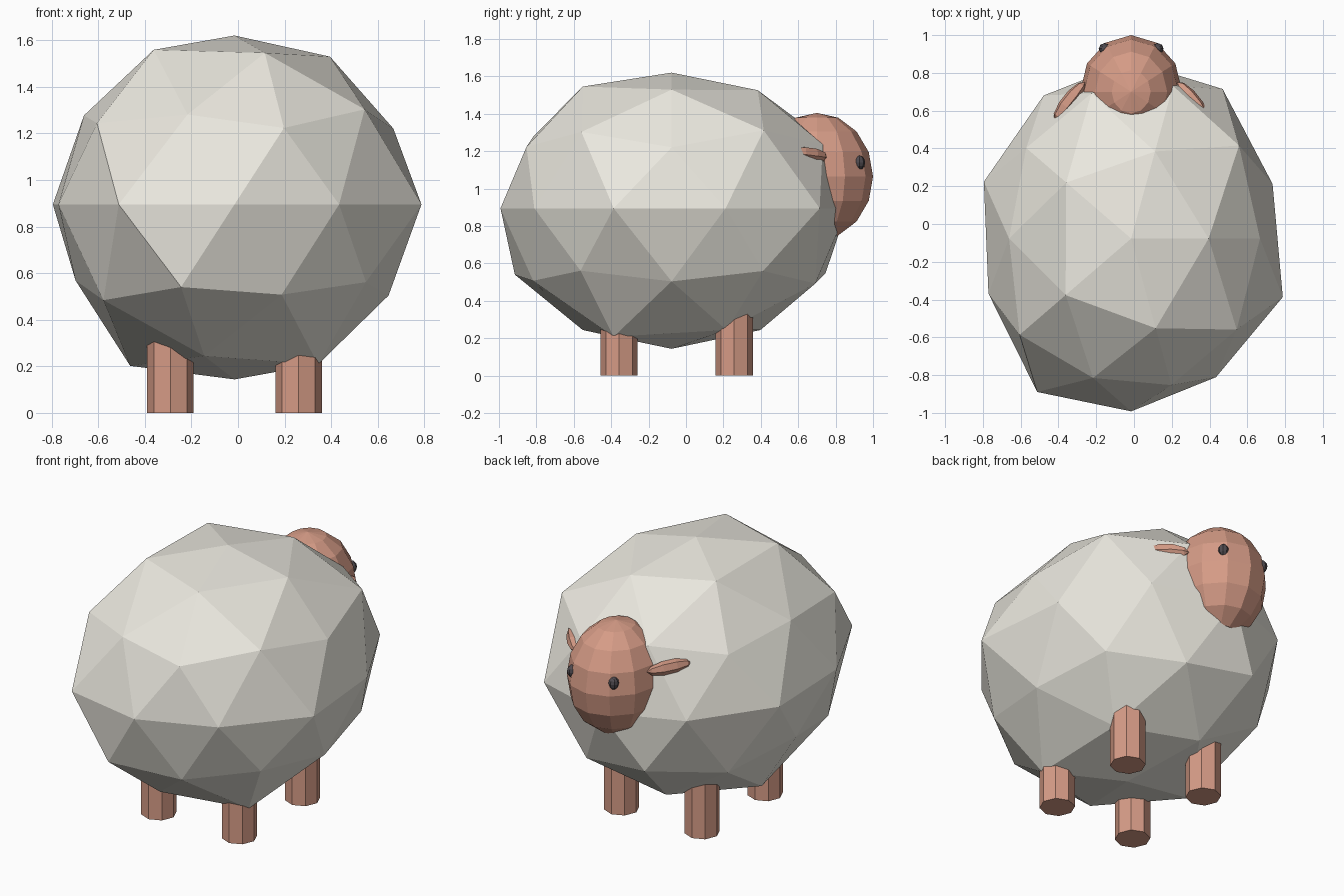
import bpy, bmesh, math
from mathutils import Vector, Matrix

if "Cube" in bpy.data.objects:
    bpy.data.objects.remove(bpy.data.objects["Cube"])

CX = -0.015  # symmetry plane of the animal


def material(name, rgb):
    m = bpy.data.materials.new(name)
    m.diffuse_color = (*rgb, 1)
    m.use_nodes = True
    m.node_tree.nodes["Principled BSDF"].inputs["Base Color"].default_value = m.diffuse_color
    return m


WOOL = material("wool", (0.82, 0.80, 0.73))
SKIN = material("skin", (0.67, 0.33, 0.24))
DARK = material("dark", (0.08, 0.07, 0.08))


def add_object(name, bm, mat):
    mesh = bpy.data.meshes.new(name)
    bm.to_mesh(mesh)
    bm.free()
    mesh.materials.append(mat)
    ob = bpy.data.objects.new(name, mesh)
    bpy.context.collection.objects.link(ob)
    return ob


def ellipsoid(name, centre, radii, segments, rings, mat, axis=(0, 0, 1)):
    bm = bmesh.new()
    turn = Vector((0, 0, 1)).rotation_difference(Vector(axis)).to_matrix().to_4x4()
    bmesh.ops.create_uvsphere(
        bm, u_segments=segments, v_segments=rings, radius=1,
        matrix=Matrix.Translation(centre) @ turn @ Matrix.Diagonal((*radii, 1)))
    return add_object(name, bm, mat)


# Woolly body: icosphere with uneven radius, listed ring by ring from the top
bulge = [0.948,
         0.975, 0.97, 1.01, 1.02, 1.0,
         1.037, 1.0, 0.95, 0.96, 1.015,
         0.953, 1.0, 0.96, 1.02, 0.96,
         0.984, 1.03, 0.99, 0.985, 1.025, 0.993, 1.057, 0.963, 0.955, 1.055,
         0.98, 1.018, 0.954, 1.037, 0.975,
         0.972, 1.0, 1.0, 1.022, 0.963,
         1.0, 1.0, 1.065, 1.0, 1.055,
         0.982]
bm = bmesh.new()
bmesh.ops.create_icosphere(bm, subdivisions=2, radius=1)
ordered = sorted(bm.verts, key=lambda v: (
    -round(v.co.z, 2), round(math.degrees(math.atan2(v.co.y, v.co.x))) % 360))
for v, f in zip(ordered, bulge):
    v.co = Vector((CX + 0.80 * f * v.co.x, -0.077 + 0.95 * f * v.co.y,
                   0.895 + 0.765 * f * v.co.z))
add_object("body", bm, WOOL)

# Head
ellipsoid("head", (CX, 0.70, 1.065), (0.27, 0.30, 0.34), 12, 8, SKIN)

for side, label in ((-1, "left"), (1, "right")):
    # Eye and ear
    ellipsoid(label + "_eye", (CX + side * 0.14, 0.928, 1.139),
              (0.032, 0.03, 0.038), 8, 6, DARK)
    ellipsoid(label + "_ear", (CX + side * 0.325, 0.65, 1.18),
              (0.04, 0.05, 0.13), 6, 5, SKIN, (side * 0.6, -0.75, 0.1))
    # Legs
    for y, place in ((-0.358, "near"), (0.257, "far")):
        bm = bmesh.new()
        bmesh.ops.create_cone(
            bm, cap_ends=True, segments=8, radius1=0.1, radius2=0.1, depth=0.5,
            matrix=Matrix.Translation((CX + side * 0.275, y, 0.25)))
        add_object(f"{place}_{label}_leg", bm, SKIN)
